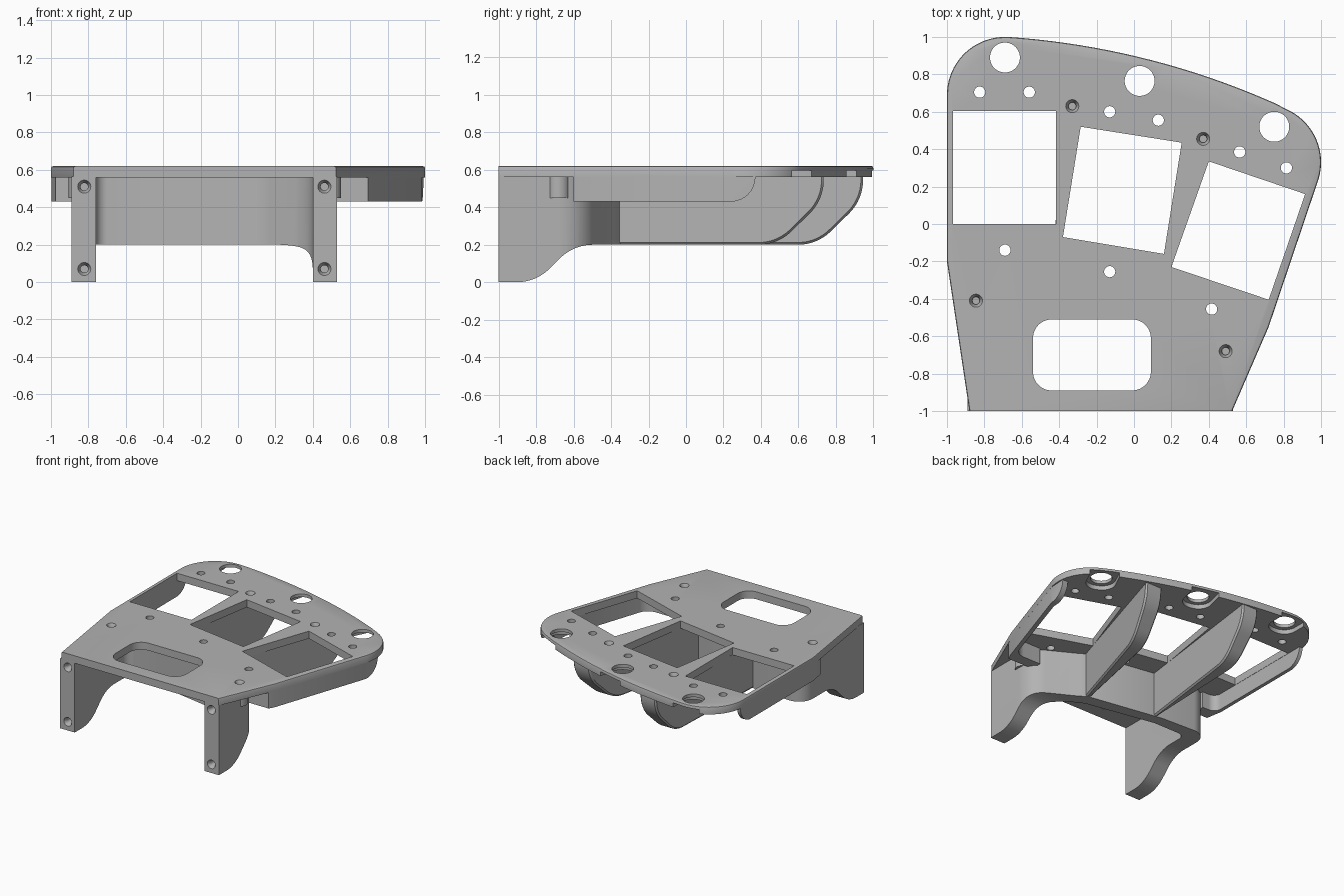
import bpy, bmesh, math
from mathutils import Vector

cube = bpy.data.objects.get("Cube")
if cube:
    bpy.data.objects.remove(cube, do_unlink=True)

grey = bpy.data.materials.new("plain grey")
grey.use_nodes = True
grey.diffuse_color = (0.45, 0.45, 0.45, 1)
grey.node_tree.nodes["Principled BSDF"].inputs["Base Color"].default_value = grey.diffuse_color

TOP, UNDER, JOIN = 0.62, 0.56, 0.565   # plate top, plate underside, top of the supports


def arc(cx, cy, r, a0, a1, n):
    angles = [math.radians(a0 + (a1 - a0) * i / n) for i in range(n + 1)]
    return [(cx + r * math.cos(a), cy + r * math.sin(a)) for a in angles]


def circle(cx, cy, r, n=32):
    return arc(cx, cy, r, 0, 360, n)[:-1]


def rounded(points, n=10):
    """Polygon whose corners (x, y, radius) are filleted."""
    out = []
    for i, corner in enumerate(points):
        p = Vector(corner[:2])
        if len(corner) < 3:
            out.append(tuple(p))
            continue
        u = (Vector(points[i - 1][:2]) - p).normalized()
        v = (Vector(points[(i + 1) % len(points)][:2]) - p).normalized()
        r, half = corner[2], u.angle(v) / 2
        c = p + (u + v).normalized() * r / math.sin(half)
        reach = r / math.tan(half)
        a, b = p + u * reach - c, p + v * reach - c
        out += [tuple(c + a.lerp(b, k / n).normalized() * r) for k in range(n + 1)]
    return out


def solid(name, stacks, axis="z"):
    """Each stack is a list of (outline, height) rings, skinned and capped."""
    place = {"z": lambda p, t: (p[0], p[1], t),
             "y": lambda p, t: (p[0], t, p[1]),
             "x": lambda p, t: (t, p[0], p[1])}[axis]
    bm = bmesh.new()
    for rings in stacks:
        loops = [[bm.verts.new(place(p, t)) for p in pts] for pts, t in rings]
        for low, high in zip(loops, loops[1:]):
            for i in range(len(low)):
                bm.faces.new((low[i - 1], low[i], high[i], high[i - 1]))
        bm.faces.new(loops[0])
        bm.faces.new(loops[-1])
    bmesh.ops.recalc_face_normals(bm, faces=bm.faces)
    return finish(name, bm)


def finish(name, bm):
    mesh = bpy.data.meshes.new(name)
    bm.to_mesh(mesh)
    bm.free()
    mesh.materials.append(grey)
    ob = bpy.data.objects.new(name, mesh)
    bpy.context.collection.objects.link(ob)
    return ob


def prism(pts, lo, hi):
    return [(pts, lo), (pts, hi)]


def combine(ob, tool, operation):
    """Apply a boolean and drop the helper."""
    mod = ob.modifiers.new("cut", "BOOLEAN")
    mod.operation, mod.solver, mod.object = operation, "EXACT", tool
    bpy.context.view_layer.objects.active = ob
    bpy.ops.object.modifier_apply(modifier=mod.name)
    bpy.data.objects.remove(tool, do_unlink=True)


# Top plate with a chamfered upper rim
outline = [(-0.88, -1), (0.525, -1), (0.72, -0.55)]
outline += arc(0.69, 0.33, 0.31, -19, 65, 20)
outline += arc(-0.962, -3.21, 4.22, 65, 86, 20)[1:]
outline += arc(-0.69, 0.69, 0.31, 86, 180, 20)[1:] + [(-1, -0.2)]
plate = solid("top_plate", [prism(outline, UNDER, TOP)])
bm = bmesh.new()
bm.from_mesh(plate.data)
rim = [e for e in bm.edges if all(v.co.z > TOP - 0.001 for v in e.verts)
       and not all(v.co.y < -0.99 for v in e.verts)]
bmesh.ops.bevel(bm, geom=rim, offset=0.012, segments=2, profile=0.5, affect="EDGES")
bm.to_mesh(plate.data)
bm.free()

# Pockets under the large holes, open to the rear edge
knobs = [(-0.69, 0.89, 90), (0.03, 0.765, 76), (0.75, 0.52, 65)]
pockets = []
for x, y, angle in knobs:
    out = Vector((math.cos(math.radians(angle)), math.sin(math.radians(angle))))
    side, c = Vector((-out.y, out.x)), Vector((x, y))
    corners = [(-0.11, -0.11, 0.1), (0.11, -0.11, 0.1), (0.11, 0.3), (-0.11, 0.3)]
    pts = rounded([(*(c + side * k[0] + out * k[1]), *k[2:]) for k in corners])
    pockets.append(prism(pts, 0.5, 0.595))
combine(plate, solid("pocket_cutter", pockets), "DIFFERENCE")

# Openings and plain holes through the plate
windows = [
    [(-0.967, 0), (-0.417, 0), (-0.417, 0.603), (-0.967, 0.603)],
    [(-0.38, -0.07), (0.16, -0.16), (0.255, 0.435), (-0.285, 0.52)],
    [(0.2, -0.23), (0.72, -0.405), (0.915, 0.16), (0.4, 0.335)],
    rounded([(-0.54, -0.89, 0.1), (0.09, -0.89, 0.1), (0.09, -0.51, 0.1), (-0.54, -0.51, 0.1)]),
]
pins = [(-0.825, 0.705), (-0.56, 0.705), (-0.13, 0.6), (0.13, 0.555), (0.565, 0.385),
        (0.815, 0.3), (-0.69, -0.14), (-0.13, -0.255), (0.415, -0.455)]
windows += [circle(x, y, 0.08, 48) for x, y, a in knobs]
windows += [circle(x, y, 0.03) for x, y in pins]
combine(plate, solid("opening_cutter", [prism(w, 0.4, 0.8) for w in windows]), "DIFFERENCE")

# Countersunk screw holes
screws = [(-0.33, 0.63), (0.37, 0.455), (-0.845, -0.41), (0.49, -0.68)]
sinks = [[(circle(x, y, r), z) for r, z in ((0.02, 0.5), (0.02, 0.59), (0.04, 0.63))]
         for x, y in screws]
combine(plate, solid("screw_cutter", sinks), "DIFFERENCE")

# Legs and cross wall: plan shape limited by the side profile
plan = rounded([
    (-0.76, -1), (-0.76, -0.33, 0.06), (-0.47, -0.33), (0.12, -0.44, 0.3),
    (0.40, -0.62, 0.2), (0.40, -1), (0.53, -1), (0.53, -0.56, 0.2), (0.2, -0.38),
    (0.15, -0.345), (-0.47, -0.24), (-0.89, -0.22, 0.12), (-0.89, -1)])
profile = rounded([(-1.1, 0), (-0.8, 0, 0.25), (-0.6, 0.2, 0.25), (0.2, 0.2),
                   (0.2, JOIN), (-1.1, JOIN)])
frame = solid("leg_frame", [prism(plan, -0.1, 0.7)])
combine(frame, solid("frame_profile", [prism(profile, -1.5, 1.5)], "x"), "INTERSECT")

# Blind screw holes in the leg fronts
sinks = [[(circle(x, z, r), y) for r, y in ((0.04, -1.01), (0.02, -0.97), (0.02, -0.9))]
         for x in (-0.822, 0.462) for z in (0.07, 0.51)]
combine(frame, solid("leg_screw_cutter", sinks, "y"), "DIFFERENCE")


def rib(name, start, end, centre, lean, half, flare):
    """Deep rib with a swept-up rear end, widening toward the back."""
    pts = rounded([(start, 0.2), (end - 0.245, 0.2, 0.25), (end, 0.44, 0.25),
                   (end, JOIN), (start, JOIN)])
    ob = solid(name, [prism(pts, -1, 1)], "x")
    bm = bmesh.new()
    bm.from_mesh(ob.data)
    lower = [e for e in bm.edges if e.verts[0].co.x * e.verts[1].co.x > 0
             and min(v.co.z for v in e.verts) < JOIN - 0.001
             and max(v.co.y for v in e.verts) > start + 0.001]
    for v in bm.verts:
        v.co.x = centre + lean * v.co.y + v.co.x * (half + flare * v.co.y)
    bmesh.ops.bevel(bm, geom=lower, offset=0.012, segments=1, affect="EDGES")
    bm.to_mesh(ob.data)
    bm.free()


rib("left_rib", -0.38, 0.735, 0.2336, 0.257, 0.038, 0.05)
rib("right_rib", -0.29, 0.945, -0.395, 0.08, 0.024, 0.05)


def side_wall(name, plan, end):
    """Shallow skirt under the plate edge with a rounded rear corner."""
    ob = solid(name, [prism(rounded(plan), 0.3, 0.7)])
    pts = rounded([(-0.8, 0.43), (end, 0.43, 0.13), (end, JOIN), (-0.8, JOIN)])
    combine(ob, solid("skirt_profile", [prism(pts, -1.5, 1.5)], "x"), "INTERSECT")


side_wall("left_skirt", [
    (0.47, -0.6), (0.695, -0.6), (0.72, -0.55), (0.983, 0.23), (0.993, 0.4),
    (0.945, 0.4), (0.935, 0.2), (0.70, -0.51, 0.1), (0.47, -0.51)], 0.37)
side_wall("right_skirt", [
    (-0.998, 0.8), (-0.998, -0.2), (-0.975, -0.33), (-0.85, -0.33), (-0.85, -0.23),
    (-0.969, -0.23, 0.06), (-0.969, 0.8)], 0.73)

# Screw bosses beside the legs
for name, (x, y) in zip(("right_boss", "left_boss"), screws[2:]):
    solid(name, [prism(circle(x, y, 0.06), 0.45, JOIN)])

bpy.ops.object.select_all(action="DESELECT")
for ob in bpy.context.collection.objects:
    if ob.type == "MESH" and ob.data.materials and ob.data.materials[0] == grey:
        ob.select_set(True)
        bpy.context.view_layer.objects.active = ob
bpy.ops.object.shade_smooth_by_angle(angle=math.radians(30))
